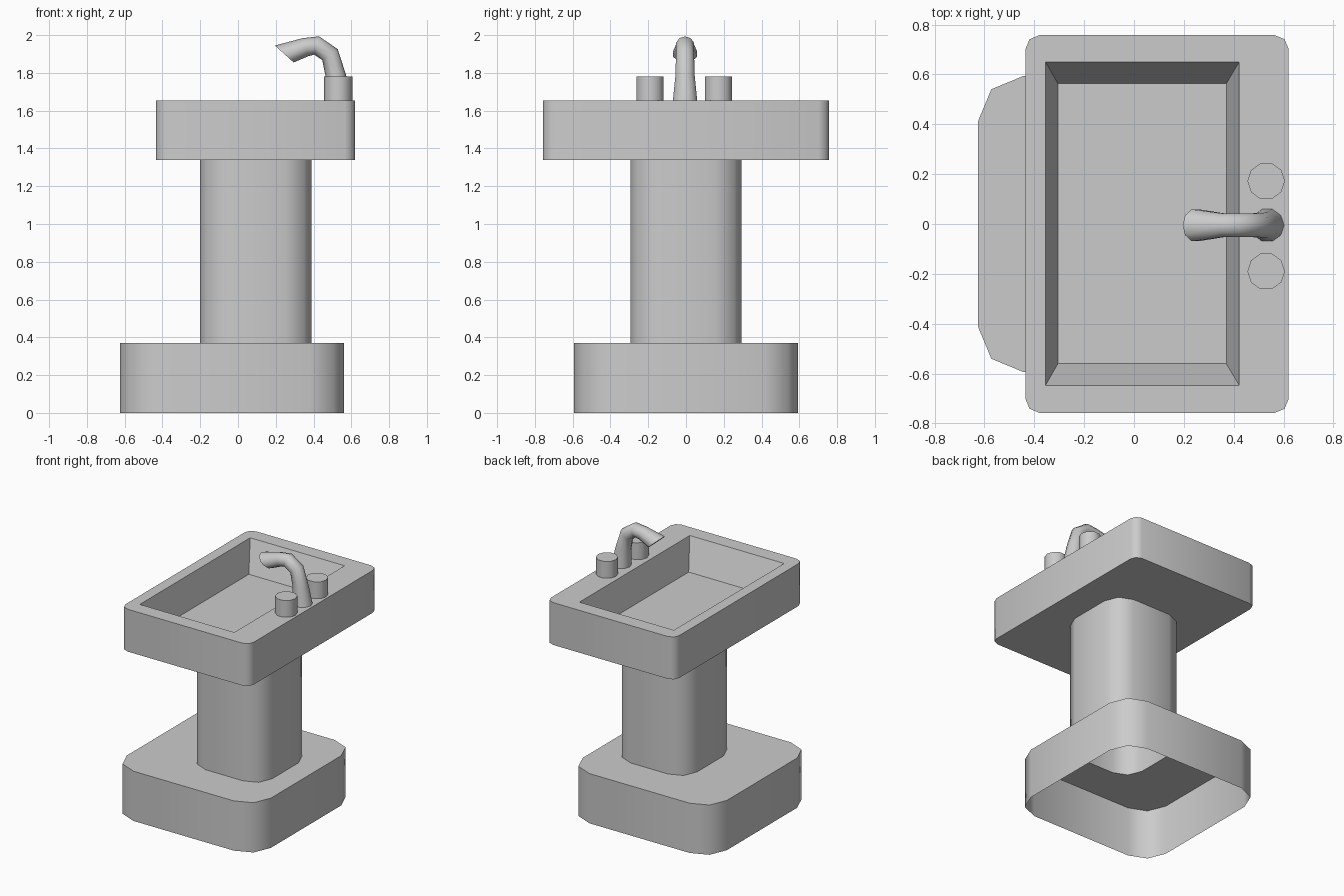
import bpy, bmesh, math
from math import sin, cos, pi, radians

if "Cube" in bpy.data.objects:
    bpy.data.objects.remove(bpy.data.objects["Cube"])


def rounded_rect(x0, x1, y0, y1, z, r):
    """Rectangle loop with two-segment rounded corners (r = 0 gives sharp ones)."""
    pts = []
    corners = [(x1 - r, y1 - r), (x0 + r, y1 - r), (x0 + r, y0 + r), (x1 - r, y0 + r)]
    for i, (cx, cy) in enumerate(corners):
        for k in range(3):
            a = i * pi / 2 + k * pi / 4
            pts.append((cx + r * cos(a), cy + r * sin(a), z))
    return pts


def loft(name, loops, cap_start=False, cap_end=False, angle=50):
    """Skin consecutive loops of equal length into one object."""
    bm = bmesh.new()
    rings = [[bm.verts.new(p) for p in loop] for loop in loops]
    n = len(loops[0])
    for a, b in zip(rings, rings[1:]):
        for i in range(n):
            j = (i + 1) % n
            bm.faces.new((a[i], a[j], b[j], b[i]))
    if cap_start:
        bm.faces.new(rings[0][::-1])
    if cap_end:
        bm.faces.new(rings[-1])
    bmesh.ops.remove_doubles(bm, verts=bm.verts[:], dist=1e-5)
    bmesh.ops.recalc_face_normals(bm, faces=bm.faces[:])
    mesh = bpy.data.meshes.new(name)
    bm.to_mesh(mesh)
    bm.free()
    ob = bpy.data.objects.new(name, mesh)
    bpy.context.collection.objects.link(ob)
    bpy.ops.object.select_all(action='DESELECT')
    ob.select_set(True)
    bpy.context.view_layer.objects.active = ob
    bpy.ops.object.shade_smooth_by_angle(angle=radians(angle))
    return ob


# Pedestal: hollow foot, open underneath, continuing into the column
FOOT = (-0.625, 0.56, -0.593, 0.593)
COLUMN = (-0.20, 0.39, -0.295, 0.295)
loft("pedestal", [
    rounded_rect(*FOOT, 0.0, 0.18),
    rounded_rect(*FOOT, 0.37, 0.18),
    rounded_rect(*COLUMN, 0.37, 0.14),
    rounded_rect(*COLUMN, 1.34, 0.14),
])

# Basin: rounded slab with a tapered rectangular bowl
SLAB = (-0.435, 0.62, -0.757, 0.757)
loft("basin", [
    rounded_rect(*SLAB, 1.34, 0.055),
    rounded_rect(*SLAB, 1.655, 0.055),
    rounded_rect(-0.355, 0.422, -0.647, 0.65, 1.655, 0),
    rounded_rect(-0.305, 0.37, -0.56, 0.563, 1.43, 0),
], cap_start=True, cap_end=True)


# Taps: two ten-sided knobs
def circle(x, y, z, r, n=10):
    return [(x + r * cos(2 * pi * i / n), y + r * sin(2 * pi * i / n), z) for i in range(n)]


for side, y in (("left", -0.19), ("right", 0.172)):
    loft("tap_" + side, [circle(0.53, y, z, 0.075) for z in (1.65, 1.78)],
         cap_start=True, cap_end=True)


# Spout: tapered tube, each ring given as x, z, radius, direction in degrees
def spout_ring(x, z, r, deg, n=10):
    a = radians(deg)
    return [(x - r * cos(t) * sin(a), -0.005 + r * sin(t), z + r * cos(t) * cos(a))
            for t in (2 * pi * i / n for i in range(n))]


PATH = [
    (0.535, 1.65, 0.068, 90),
    (0.519, 1.78, 0.054, 98),
    (0.487, 1.897, 0.050, 125),
    (0.416, 1.945, 0.050, 165),
    (0.357, 1.936, 0.050, 198),
    (0.245, 1.900, 0.067, 228),
]
loft("spout", [spout_ring(*p) for p in PATH], cap_start=True, cap_end=True)
